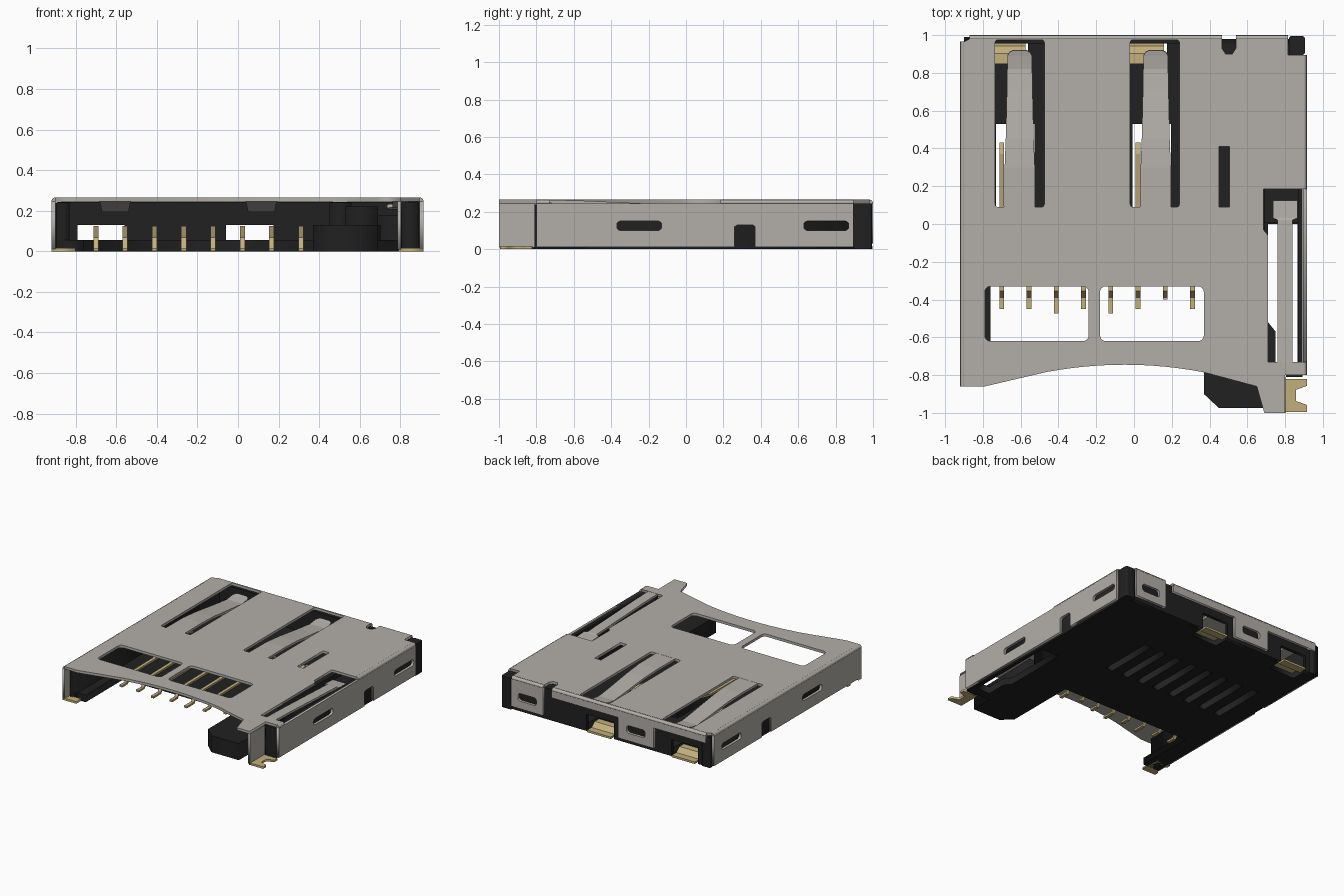
import bpy, bmesh, math
from mathutils import Matrix

cube = bpy.data.objects.get("Cube")
if cube:
    bpy.data.objects.remove(cube, do_unlink=True)


def material(name, rgb):
    m = bpy.data.materials.new(name)
    m.use_nodes = True
    m.diffuse_color = (*rgb, 1)
    bsdf = m.node_tree.nodes["Principled BSDF"]
    bsdf.inputs["Base Color"].default_value = (*rgb, 1)
    bsdf.inputs["Roughness"].default_value = 0.6
    return m


METAL = material("steel grey", (0.45, 0.43, 0.40))
BLACK = material("black plastic", (0.015, 0.015, 0.015))
GOLD = material("pale gold", (0.54, 0.43, 0.20))

# Columns give the directions of the outline's two axes and its thickness
PLANES = {
    "XY": Matrix.Identity(4),
    "XZ": Matrix(((1, 0, 0, 0), (0, 0, -1, 0), (0, 1, 0, 0), (0, 0, 0, 1))),
    "YZ": Matrix(((0, 0, 1, 0), (1, 0, 0, 0), (0, 1, 0, 0), (0, 0, 0, 1))),
}
NORMAL = {"XY": (0, 0, 1), "XZ": (0, 1, 0), "YZ": (1, 0, 0)}


def add_mesh(name, bm, mat):
    mesh = bpy.data.meshes.new(name)
    bm.to_mesh(mesh)
    bm.free()
    mesh.materials.clear()
    mesh.materials.append(mat)
    obj = bpy.data.objects.new(name, mesh)
    bpy.context.scene.collection.objects.link(obj)
    return obj


def plate(name, loops, lo, hi, mat, plane="XY"):
    """Extrude an outline with holes between two levels across its plane."""
    curve = bpy.data.curves.new(name, "CURVE")
    curve.dimensions = "2D"
    curve.fill_mode = "BOTH"
    curve.extrude = (hi - lo) / 2
    for loop in loops:
        s = curve.splines.new("POLY")
        s.points.add(len(loop) - 1)
        for p, (u, v) in zip(s.points, loop):
            p.co = (u, v, 0, 1)
        s.use_cyclic_u = True
    tmp = bpy.data.objects.new(name, curve)
    bpy.context.scene.collection.objects.link(tmp)
    dg = bpy.context.evaluated_depsgraph_get()
    mesh = bpy.data.meshes.new_from_object(tmp.evaluated_get(dg))
    bm = bmesh.new()
    bm.from_mesh(mesh)
    bpy.data.objects.remove(tmp)
    bpy.data.curves.remove(curve)
    bpy.data.meshes.remove(mesh)
    bmesh.ops.remove_doubles(bm, verts=bm.verts, dist=1e-5)
    bmesh.ops.recalc_face_normals(bm, faces=bm.faces)
    mid = [(lo + hi) / 2 * n for n in NORMAL[plane]]
    bm.transform(Matrix.Translation(mid) @ PLANES[plane])
    return add_mesh(name, bm, mat)


def rect(u0, u1, v0, v1, r=0.0):
    if not r:
        return [(u0, v0), (u1, v0), (u1, v1), (u0, v1)]
    corners = ((u1 - r, v1 - r), (u0 + r, v1 - r), (u0 + r, v0 + r), (u1 - r, v0 + r))
    return [(u + r * math.cos(a), v + r * math.sin(a))
            for i, (u, v) in enumerate(corners)
            for a in [math.pi / 2 * (i + k / 4) for k in range(5)]]


def box(name, x0, x1, y0, y1, z0, z1, mat):
    return plate(name, [rect(x0, x1, y0, y1)], z0, z1, mat)


def ribbon(name, cx, path, thick, mat):
    """Bent sheet strip along y; path holds y, z and half width."""
    bm = bmesh.new()
    rows = [[bm.verts.new((cx + s * w, y, z)) for s in (-1, 1)] for y, z, w in path]
    for (a, b), (c, d) in zip(rows, rows[1:]):
        bm.faces.new((a, b, d, c))
    obj = add_mesh(name, bm, mat)
    mod = obj.modifiers.new("thickness", "SOLIDIFY")
    mod.thickness = thick
    mod.offset = 0
    return obj


TOP, UNDER = 0.265, 0.245
FINGERS = {"left": (0.11, 0.115), "right": (-0.605, -0.605)}

# Shell top with curved card mouth and its openings
mouth = [(-0.05 + 0.42 * t, -0.745 - 0.04 * t * t) for t in [1 - k / 6 for k in range(13)]]
outline = [(-0.9, 0.965), (-0.87, 0.98), (0.465, 0.98), (0.465, 0.93), (0.485, 0.9),
           (0.52, 0.9), (0.54, 0.93), (0.54, 0.98), (0.815, 0.98), (0.815, 0.895),
           (0.895, 0.895), (0.895, 0.185), (0.685, 0.185), (0.685, -0.03), (0.71, -0.06),
           (0.71, -0.73), (0.895, -0.73), (0.895, -0.8), (0.8, -0.8), (0.8, -1),
           (0.69, -1), (0.65, -0.86)] + mouth + [(-0.79, -0.86), (-0.9, -0.86)]
holes = [rect(-0.79, -0.24, -0.62, -0.33, 0.03), rect(-0.18, 0.37, -0.62, -0.33, 0.03),
         rect(0.45, 0.505, 0.09, 0.41)]
holes += [rect(c - 0.13, c + 0.13, 0.09, 0.975, 0.015) for c, _ in FINGERS.values()]
plate("shell_top", [outline] + holes, UNDER, TOP, METAL)

# Shell side walls with latch slots and foot notches
def side_outline(y0, y1):
    return [(y0, 0.012), (0.26, 0.012), (0.26, 0.12), (0.275, 0.13), (0.355, 0.13),
            (0.37, 0.12), (0.37, 0.012), (y1, 0.012), (y1, UNDER), (y0, UNDER)]

slots = [rect(-0.37, -0.13, 0.1, 0.15, 0.02), rect(0.63, 0.87, 0.1, 0.15, 0.02)]
plate("shell_left_wall", [side_outline(-0.8, 0.895)] + slots, 0.895, 0.915, METAL, "YZ")
plate("shell_right_wall", [side_outline(-0.86, 0.965)] + slots, -0.92, -0.9, METAL, "YZ")

# Rounded folds joining the shell top to its walls
def fold(edge, out):
    return [(edge, UNDER)] + [(edge + out * math.cos(a), UNDER + 0.02 * math.sin(a))
                              for a in [math.pi / 8 * k for k in range(5)]]

for i, (edge, out, y0, y1) in enumerate(((0.895, 0.02, 0.185, 0.895),
                                         (0.895, 0.02, -0.8, -0.73),
                                         (-0.9, -0.02, -0.86, 0.965))):
    plate(f"shell_side_fold_{i}", [fold(edge, out)], y0, y1, METAL, "XZ")
for i, (x0, x1) in enumerate(((-0.87, 0.465), (0.54, 0.815))):
    plate(f"shell_back_fold_{i}", [fold(0.98, 0.02)], x0, x1, METAL, "YZ")

# Shell back lip and hanging flaps
plate("shell_back_lip", [rect(-0.87, 0.465, 0.19, UNDER)], 0.98, 1, METAL, "XZ")
for name, x0, x1 in (("left", 0.54, 0.815), ("middle", -0.42, -0.11)):
    c = (x0 + x1) / 2
    plate(f"shell_{name}_back_flap", [rect(x0, x1, 0.03, UNDER),
          rect(c - 0.08, c + 0.08, 0.09, 0.15, 0.02)], 0.98, 1, METAL, "XZ")

# Card pressure fingers
for name, (_, c) in FINGERS.items():
    ribbon(f"{name}_pressure_finger", c,
           [(0.085, 0.255, 0.082), (0.3, 0.255, 0.08), (0.45, 0.245, 0.074),
            (0.7, 0.215, 0.068), (0.82, 0.203, 0.066), (0.89, 0.212, 0.066),
            (0.91, 0.216, 0.055), (0.92, 0.218, 0.035)], 0.018, METAL)

# Ejector lever spring and shell front leg
ribbon("lever_spring", 0.8, [(-0.74, 0.255, 0.04), (-0.55, 0.25, 0.04), (0.02, 0.225, 0.04),
                             (0.03, 0.222, 0.065), (0.125, 0.215, 0.065)], 0.018, METAL)
plate("shell_front_leg", [rect(-1, -0.81, 0.01, UNDER)], 0.785, 0.803, METAL, "YZ")

# Solder feet
def foot(name, inner, outer, y0, y1):
    n, m = outer + (inner - outer) * 0.45, (y0 + y1) / 2
    loop = [(inner, y0), (outer, y0), (outer, m - 0.05), (n, m - 0.03), (n, m + 0.03),
            (outer, m + 0.05), (outer, y1), (inner, y1)]
    plate(name, [loop], 0, 0.016, GOLD)

foot("left_front_foot", 0.79, 0.915, -0.995, -0.82)
foot("right_front_foot", -0.8, -0.92, -0.86, -0.69)

# Housing floor with contact slots and a lever opening
PINS = [-0.70 + 0.1443 * i for i in range(8)]
TABS = {"left": (-0.06, 0.175), "right": (-0.79, -0.56)}
floor = [(-0.897, -0.8), (-0.76, -0.8), (-0.76, -0.33), (0.37, -0.33), (0.37, -0.9),
         (0.45, -0.975), (0.69, -0.975), (0.69, -0.8), (0.892, -0.8), (0.892, 0.955)]
for x0, x1 in TABS.values():
    floor += [(x1, 0.955), (x1, 0.85), (x0, 0.85), (x0, 0.955)]
floor.append((-0.897, 0.955))
lever_hole = [(0.75, -0.73), (0.865, -0.73), (0.865, 0), (0.71, 0), (0.71, -0.52), (0.75, -0.57)]
plate("housing_floor", [floor, lever_hole] + [rect(x - 0.03, x + 0.03, 0.09, 0.53) for x in PINS],
      0, 0.055, BLACK)

# Housing arm beside the mouth
arm = [(0.37, -0.33), (0.37, -0.9), (0.45, -0.975), (0.69, -0.975), (0.705, -0.33)]
plate("housing_arm", [arm], 0.05, 0.13, BLACK)

# Housing walls, posts and slider
box("housing_right_wall", -0.897, -0.83, -0.8, 0.98, 0, 0.24, BLACK)
box("housing_left_wall", 0.868, 0.892, -0.8, 0.9, 0, 0.24, BLACK)
box("housing_front_post", 0.806, 0.892, -0.81, -0.74, 0, 0.24, BLACK)
plate("housing_back_left_post", [rect(0.82, 0.905, 0.895, 0.995, 0.015)], 0, UNDER, BLACK)
box("housing_back_right_post", -0.9, -0.83, 0.965, 0.99, 0, 0.24, BLACK)
box("eject_slider", 0.53, 0.69, -0.3, 0.94, 0.05, 0.22, BLACK)
box("slider_stop", 0.69, 0.87, 0.005, 0.94, 0.05, 0.18, BLACK)
box("notch_block", 0.45, 0.56, 0.88, 0.975, 0.05, 0.24, BLACK)

# Housing back wall with openings for the tabs
back = [(0.89, 0), (0.89, 0.244), (-0.89, 0.244), (-0.89, 0)]
for x0, x1 in reversed(list(TABS.values())):
    back += [(x0, 0), (x0, 0.13), (x1, 0.13), (x1, 0)]
plate("housing_back_wall", [back], 0.955, 0.98, BLACK, "XZ")

# Gold back tabs
for name, (x0, x1) in TABS.items():
    w = (x1 - x0) / 2 - 0.015
    ribbon(f"{name}_back_tab", (x0 + x1) / 2,
           [(0.85, 0.042, w), (0.9, 0.042, w), (0.94, 0.01, w), (0.998, 0.01, w)], 0.016, GOLD)

# Spring contacts with solder tails
TIPS = [-0.45, -0.45, -0.475, -0.45, -0.475, -0.45, -0.4, -0.45]
for i, (x, tip) in enumerate(zip(PINS, TIPS)):
    ribbon(f"contact_{i + 1}", x,
           [(y, z, 0.0125) for y, z in ((tip, 0.009), (-0.385, 0.009), (-0.35, 0.062),
            (0.09, 0.066), (0.37, 0.118), (0.43, 0.1))], 0.015, GOLD)
